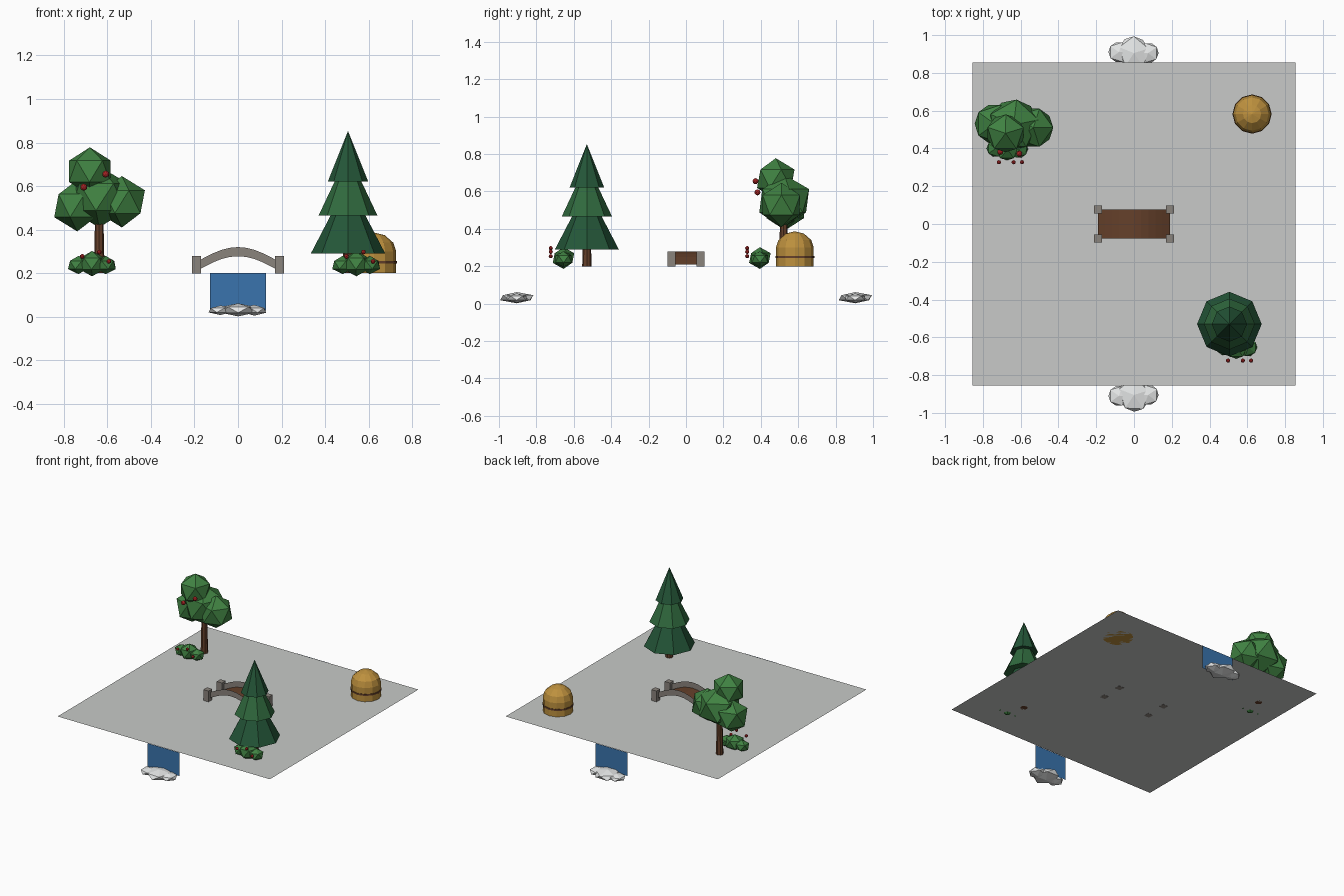
import bpy, bmesh, math
from mathutils import Matrix, Vector

cube = bpy.data.objects.get("Cube")
if cube:
    bpy.data.objects.remove(cube)

GROUND = 0.2


def material(name, r, g, b):
    # sRGB bytes converted to linear
    lin = [((c / 255 + 0.055) / 1.055) ** 2.4 for c in (r, g, b)] + [1]
    m = bpy.data.materials.new(name)
    m.use_nodes = True
    m.diffuse_color = lin
    m.node_tree.nodes["Principled BSDF"].inputs["Base Color"].default_value = lin
    return m


ground_grey = material("ground grey", 200, 202, 200)
foam_white = material("foam white", 236, 238, 238)
water_blue = material("water blue", 58, 116, 174)
stone_grey = material("stone grey", 138, 131, 124)
wood_brown = material("wood brown", 101, 64, 42)
fir_dark = material("fir dark green", 36, 86, 56)
fir_mid = material("fir mid green", 48, 106, 62)
leaf_green = material("leaf green", 64, 130, 66)
berry_red = material("berry red", 165, 35, 35)
straw_gold = material("straw gold", 190, 145, 62)


def finish(name, bm, mat):
    mesh = bpy.data.meshes.new(name)
    bm.to_mesh(mesh)
    bm.free()
    mesh.materials.append(mat)
    obj = bpy.data.objects.new(name, mesh)
    bpy.context.collection.objects.link(obj)
    return obj


def place(loc, scale=(1, 1, 1), turn=0):
    return (Matrix.Translation(loc) @ Matrix.Rotation(turn, 4, 'Z')
            @ Matrix.Diagonal((*scale, 1)))


def lobes(name, parts, mat, detail=1):
    # parts: (centre, radii, turn)
    bm = bmesh.new()
    for loc, radii, turn in parts:
        bmesh.ops.create_icosphere(bm, subdivisions=detail, radius=1,
                                   matrix=place(loc, radii, turn))
    return finish(name, bm, mat)


def ball(name, loc, radius, mat):
    return lobes(name, [(loc, (radius,) * 3, 0)], mat, 2)


def box(name, loc, size, mat):
    bm = bmesh.new()
    bmesh.ops.create_cube(bm, size=1, matrix=place(loc, size))
    return finish(name, bm, mat)


def cone(name, x, y, z0, z1, r0, r1, sides, mat):
    bm = bmesh.new()
    bmesh.ops.create_cone(bm, cap_ends=True, segments=sides, radius1=r0, radius2=r1,
                          depth=z1 - z0, matrix=place((x, y, (z0 + z1) / 2)))
    return finish(name, bm, mat)


def lathe(name, x, y, profile, sides, mat):
    bm = bmesh.new()
    verts = [bm.verts.new((r, 0, z)) for r, z in profile]
    edges = [bm.edges.new(pair) for pair in zip(verts, verts[1:])]
    bmesh.ops.spin(bm, geom=verts + edges, cent=(0, 0, 0), axis=(0, 0, 1),
                   angle=math.tau, steps=sides)
    bmesh.ops.remove_doubles(bm, verts=bm.verts, dist=0.0005)
    bmesh.ops.recalc_face_normals(bm, faces=bm.faces)
    bmesh.ops.translate(bm, verts=bm.verts, vec=(x, y, 0))
    return finish(name, bm, mat)


def strip(name, side_a, side_b, mat):
    # ribbon of quads between two rows of points
    bm = bmesh.new()
    a = [bm.verts.new(p) for p in side_a]
    b = [bm.verts.new(p) for p in side_b]
    for i in range(len(a) - 1):
        bm.faces.new((a[i], a[i + 1], b[i + 1], b[i]))
    return finish(name, bm, mat)


# Ground sheet
E = 0.856
strip("ground", [(-E, -E, GROUND), (E, -E, GROUND)],
      [(-E, E, GROUND), (E, E, GROUND)], ground_grey)

# Waterfalls and foam at the front and back edges
for side, s in (("front", -1), ("back", 1)):
    y = s * (E + 0.002)
    ends = [-0.128 * -s, 0.128 * -s]
    strip(side + "_waterfall", [(x * -s, y, 0.03) for x in ends],
          [(x * -s, y, GROUND) for x in ends], water_blue)
    lobes(side + "_foam", [
        ((0, s * 0.905, 0.032), (0.09, 0.1, 0.03), 0.3),
        ((-0.08, s * 0.91, 0.03), (0.062, 0.06, 0.022), 0.0),
        ((0.075, s * 0.905, 0.03), (0.062, 0.06, 0.025), 0.6),
    ], foam_white)

# Arched bridge: deck, side rails and corner posts
SPAN, STEPS = 0.19, 10
arc = []
for i in range(STEPS + 1):
    t = -1 + 2 * i / STEPS
    arc.append((t * SPAN, 0.21 + 0.068 * math.cos(t * math.pi / 2)))
strip("bridge_deck", [(x, -0.078, z) for x, z in arc],
      [(x, 0.078, z) for x, z in arc], wood_brown)
for side, s in (("front", -1), ("back", 1)):
    strip(side + "_rail", [(x, s * 0.078, z) for x, z in arc],
          [(x, s * 0.078, z + 0.042) for x, z in arc], stone_grey)
    for hand, h in (("right", -1), ("left", 1)):
        box(f"{side}_{hand}_post", (h * SPAN, s * 0.077, 0.239),
            (0.042, 0.042, 0.08), stone_grey)

# Fir tree
FX, FY = 0.505, -0.53
cone("fir_trunk", FX, FY, GROUND, 0.33, 0.025, 0.022, 8, wood_brown)
cone("fir_lower_tier", FX, FY, 0.29, 0.58, 0.171, 0.02, 8, fir_dark)
cone("fir_middle_tier", FX, FY, 0.465, 0.73, 0.135, 0.01, 8, fir_mid)
cone("fir_upper_tier", FX, FY, 0.62, 0.853, 0.093, 0, 8, fir_dark)

# Leafy tree with fruit
TX, TY = -0.637, 0.522
cone("leafy_trunk", TX, TY, GROUND, 0.46, 0.025, 0.019, 8, wood_brown)
lobes("leafy_crown", [
    ((TX, 0.525, 0.55), (0.15, 0.15, 0.14), 0.2),
    ((-0.738, 0.53, 0.51), (0.118, 0.118, 0.118), 0.0),
    ((-0.533, 0.51, 0.528), (0.118, 0.118, 0.118), 0.0),
    ((-0.68, 0.48, 0.668), (0.112, 0.112, 0.11), 0.3),
], leaf_green)
for i, loc in enumerate([(-0.708, 0.382, 0.595), (-0.607, 0.372, 0.655)]):
    ball(f"fruit_{i + 1}", loc, 0.016, berry_red)

# Two berry bushes
for name, bx, by in (("back_bush", -0.67, 0.395), ("front_bush", 0.543, -0.655)):
    lobes(name, [
        ((bx, by, 0.244), (0.068, 0.064, 0.058), 0.3),
        ((bx - 0.062, by + 0.005, 0.238), (0.054, 0.05, 0.042), 0.0),
        ((bx + 0.062, by, 0.238), (0.054, 0.05, 0.042), 0.6),
    ], leaf_green)
    for i, (dx, z) in enumerate([(-0.045, 0.277), (0.033, 0.297), (0.077, 0.254)]):
        ball(f"{name}_berry_{i + 1}", (bx + dx, by - 0.068, z), 0.011, berry_red)

# Haystack with a dark tie band
HX, HY = 0.625, 0.582
lathe("haystack", HX, HY, [(0, GROUND), (0.101, GROUND), (0.101, 0.3),
                           (0.088, 0.34), (0.048, 0.375), (0, 0.387)], 12, straw_gold)
lathe("haystack_band", HX, HY, [(0.098, 0.244), (0.104, 0.244), (0.104, 0.256),
                                (0.098, 0.256)], 12, wood_brown)
